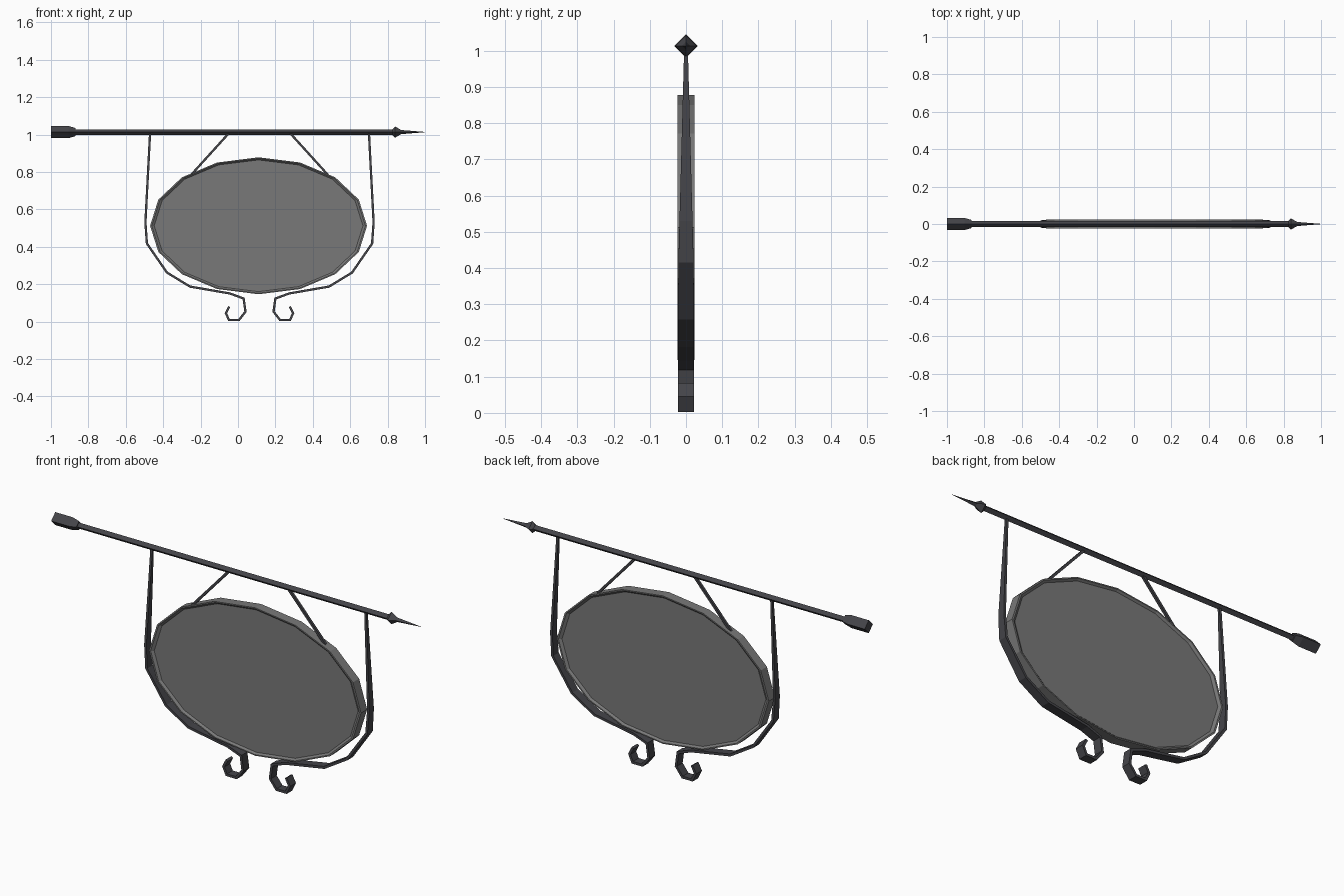
import bpy, bmesh, math
from mathutils import Vector

if "Cube" in bpy.data.objects:
    bpy.data.objects.remove(bpy.data.objects["Cube"])


def material(name, rgb):
    m = bpy.data.materials.new(name)
    m.diffuse_color = (*rgb, 1)
    m.use_nodes = True
    m.node_tree.nodes["Principled BSDF"].inputs["Base Color"].default_value = m.diffuse_color
    return m


iron = material("dark iron", (0.058, 0.058, 0.066))
board = material("grey board", (0.19, 0.19, 0.19))


def loft(name, rings, mat):
    """Skin closed rings of equal length, cap both ends."""
    bm = bmesh.new()
    vs = [[bm.verts.new(p) for p in r] for r in rings]
    n = len(rings[0])
    for a, b in zip(vs, vs[1:]):
        for i in range(n):
            j = (i + 1) % n
            bm.faces.new((a[i], a[j], b[j], b[i]))
    bm.faces.new(vs[0][::-1])
    bm.faces.new(vs[-1])
    bmesh.ops.recalc_face_normals(bm, faces=bm.faces)
    me = bpy.data.meshes.new(name)
    bm.to_mesh(me)
    bm.free()
    me.materials.append(mat)
    ob = bpy.data.objects.new(name, me)
    bpy.context.collection.objects.link(ob)
    return ob


def spindle(name, profile, z=1.013):
    """Four-sided bar along x with a diamond section; profile is (x, radius)."""
    return loft(name, [[(x, r, z), (x, 0, z + r), (x, -r, z), (x, 0, z - r)]
                       for x, r in profile], iron)


def strip(name, path, t=0.006):
    """Flat strip along an xz path; path is (x, z, half width in y)."""
    pts = [Vector((x, z)) for x, z, _ in path]
    rings = []
    for i, p in enumerate(pts):
        d0 = (p - pts[max(i - 1, 0)]).normalized()
        d1 = (pts[min(i + 1, len(pts) - 1)] - p).normalized()
        d = (d0 + d1).normalized()
        ref = d1 if d1.length > 0 else d0
        n = Vector((-d.y, d.x)) * t / max(d.dot(ref), 0.6)
        w = path[i][2]
        a, b = p + n, p - n
        rings.append([(a.x, -w, a.y), (a.x, w, a.y), (b.x, w, b.y), (b.x, -w, b.y)])
    return loft(name, rings, iron)


# top bar with blunt end block, bead and spear tip
spindle("top_bar", [(-0.88, 0.015), (0.84, 0.015)])
spindle("end_block", [(-1.0, 0.032), (-0.905, 0.032), (-0.87, 0.022)])
spindle("spear_tip", [(0.825, 0.015), (0.84, 0.03), (0.872, 0.011), (1.0, 0.0008)])

# oval board with a sloped recess on both sides
def oval(s, y):
    return [(0.11 + 0.58 * s * math.cos(k * math.pi / 8), y,
             0.512 + 0.366 * s * math.sin(k * math.pi / 8)) for k in range(16)]

loft("oval_board", [oval(0.962, -0.015), oval(0.985, -0.024), oval(1, -0.024),
                    oval(1, 0.024), oval(0.985, 0.024), oval(0.962, 0.015)], board)

# scrolled side brackets and short hangers, mirrored about the board centre
bracket = [(-0.47, 1.01, 0.005), (-0.495, 0.53, 0.018), (-0.487, 0.417, 0.021),
           (-0.38, 0.262, 0.022), (-0.257, 0.187, 0.022), (-0.043, 0.15, 0.022),
           (0.030, 0.123, 0.022), (0.040, 0.053, 0.022), (0.005, 0.008, 0.022),
           (-0.048, 0.008, 0.022), (-0.065, 0.045, 0.022), (-0.047, 0.08, 0.022)]
hanger = [(-0.046, 1.01, 0.006), (-0.25, 0.785, 0.006)]
for side, s in (("left", 1), ("right", -1)):
    c = 0.115
    for part, path in (("bracket", bracket), ("hanger", hanger)):
        strip(f"{side}_{part}", [(c + s * (x - c), z, w) for x, z, w in path])
